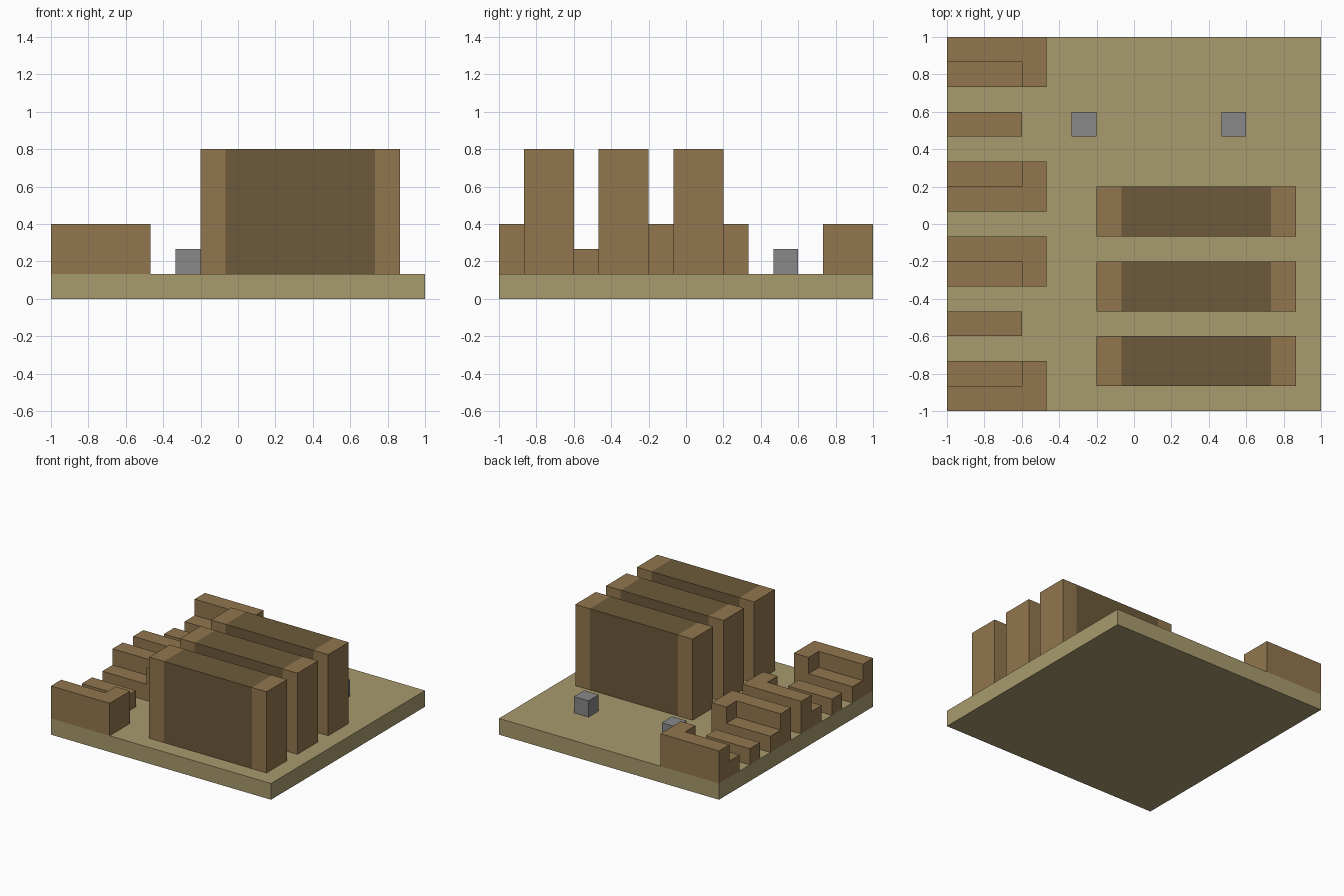
import bpy
import bmesh
from mathutils import Vector

U = 2 / 15      # block size
HALF = 7.5      # half the floor, in blocks

cube = bpy.data.objects.get("Cube")
if cube:
    bpy.data.objects.remove(cube, do_unlink=True)


def make_material(name, r, g, b):
    mat = bpy.data.materials.new(name)
    mat.use_nodes = True
    mat.diffuse_color = (r, g, b, 1)
    mat.node_tree.nodes["Principled BSDF"].inputs["Base Color"].default_value = (r, g, b, 1)
    return mat


sand = make_material("sand floor", 0.397, 0.328, 0.156)
wood = make_material("brown wood", 0.287, 0.181, 0.076)
dark = make_material("dark wood", 0.153, 0.102, 0.044)
grey = make_material("grey", 0.246, 0.246, 0.246)


def prism(name, outline, z0, z1, *mats, cuts=(), rule=None):
    """Extrude an outline given in blocks from the left front corner of the floor."""
    bm = bmesh.new()
    base = bm.faces.new([bm.verts.new(((x - HALF) * U, (y - HALF) * U, z0 * U))
                         for x, y in outline])
    top = bmesh.ops.extrude_face_region(bm, geom=[base])["geom"]
    bmesh.ops.translate(bm, vec=(0, 0, (z1 - z0) * U),
                        verts=[v for v in top if isinstance(v, bmesh.types.BMVert)])
    for x in cuts:
        bmesh.ops.bisect_plane(bm, geom=bm.verts[:] + bm.edges[:] + bm.faces[:],
                               plane_co=Vector(((x - HALF) * U, 0, 0)), plane_no=(1, 0, 0))
    bmesh.ops.recalc_face_normals(bm, faces=bm.faces[:])
    if rule:
        for f in bm.faces:
            f.material_index = rule(f.calc_center_median().x / U + HALF)
    mesh = bpy.data.meshes.new(name)
    bm.to_mesh(mesh)
    bm.free()
    for mat in mats:
        mesh.materials.append(mat)
    obj = bpy.data.objects.new(name, mesh)
    bpy.context.collection.objects.link(obj)
    return obj


def rect(x0, x1, y0, y1):
    return [(x0, y0), (x1, y0), (x1, y1), (x0, y1)]


# Floor slab
prism("floor", rect(0, 15, 0, 15), 0, 1, sand)

# Tall shelves: light end panels with a dark middle
for i, y in enumerate((1, 4, 7)):
    prism(f"shelf_{i + 1}", rect(6, 14, y, y + 2), 1, 6, wood, dark,
          cuts=(7, 13), rule=lambda x: 1 if 7 < x < 13 else 0)

# Booth benches: back wall with an end arm, and a lower seat; pairs face each other
for i, (wall, way) in enumerate(((0, 1), (7, -1), (8, 1), (15, -1))):
    mid, front = wall + way, wall + 2 * way
    prism(f"bench_back_{i + 1}",
          [(0, wall), (4, wall), (4, front), (3, front), (3, mid), (0, mid)], 1, 3, wood)
    prism(f"bench_seat_{i + 1}", rect(0, 3, mid, front), 1, 2, wood)

# Low tables between the facing benches
for i, y in enumerate((3, 11)):
    prism(f"table_{i + 1}", rect(0, 3, y, y + 1), 1, 2, wood)

# Small grey stools
for i, x in enumerate((5, 11)):
    prism(f"stool_{i + 1}", rect(x, x + 1, 11, 12), 1, 2, grey)
